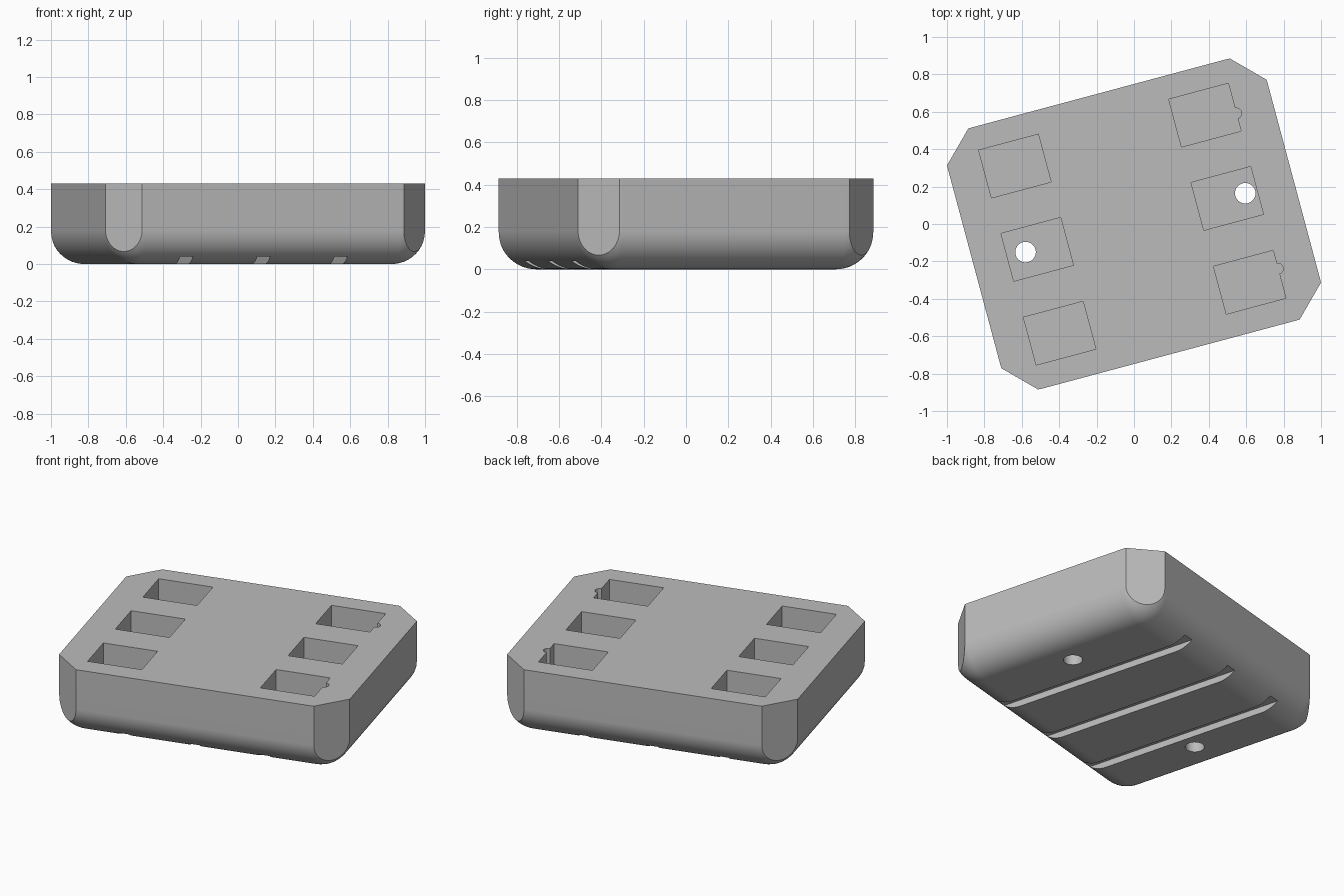
import bpy, bmesh, math
from mathutils import Vector, Matrix

HALF_X, HALF_Y, HEIGHT = 0.885, 0.723, 0.43
FILLET = 0.18
CORNER = 1.446       # chamfer planes: |x| + |y| = CORNER
POCKET_FLOOR = 0.13

default = bpy.data.objects.get("Cube")
if default:
    bpy.data.objects.remove(default, do_unlink=True)

grey = bpy.data.materials.new("plain_grey")
grey.use_nodes = True
colour = (0.5, 0.5, 0.5, 1)
grey.diffuse_color = colour
grey.node_tree.nodes["Principled BSDF"].inputs["Base Color"].default_value = colour


def box(bm, low, high):
    low, high = Vector(low), Vector(high)
    matrix = Matrix.Translation((low + high) / 2) @ Matrix.Diagonal((*(high - low), 1))
    bmesh.ops.create_cube(bm, size=1, matrix=matrix)


def cylinder(bm, x, y, radius, low, high):
    bmesh.ops.create_cone(bm, cap_ends=True, segments=32, radius1=radius, radius2=radius,
                          depth=high - low, matrix=Matrix.Translation((x, y, (low + high) / 2)))


def make_object(bm, name):
    mesh = bpy.data.meshes.new(name)
    bm.to_mesh(mesh)
    bm.free()
    mesh.materials.append(grey)
    obj = bpy.data.objects.new(name, mesh)
    bpy.context.collection.objects.link(obj)
    return obj


# Block body: rounded sides and underside, flat top
bm = bmesh.new()
box(bm, (-HALF_X, -HALF_Y, 0), (HALF_X, HALF_Y, HEIGHT))
rounded = [e for e in bm.edges if min(v.co.z for v in e.verts) < 0.01]
bmesh.ops.bevel(bm, geom=rounded, offset=FILLET, segments=14, profile=0.5, affect='EDGES')

# Flat cuts across the four upright corners
for sx in (-1, 1):
    for sy in (-1, 1):
        cut = bmesh.ops.bisect_plane(
            bm, geom=bm.verts[:] + bm.edges[:] + bm.faces[:], dist=1e-5,
            plane_co=(sx * CORNER / 2, sy * CORNER / 2, 0),
            plane_no=(sx, sy, 0), clear_outer=True)
        rim = [g for g in cut["geom_cut"] if isinstance(g, bmesh.types.BMEdge)]
        bmesh.ops.holes_fill(bm, edges=rim, sides=0)
bmesh.ops.recalc_face_normals(bm, faces=bm.faces)
body = make_object(bm, "block_body")
bpy.context.view_layer.objects.active = body
body.select_set(True)


def carve(bm):
    cutter = make_object(bm, "cutter")
    cutter.hide_render = True
    mod = body.modifiers.new("carve", 'BOOLEAN')
    mod.operation = 'DIFFERENCE'
    mod.solver = 'EXACT'
    mod.object = cutter
    bpy.ops.object.modifier_apply(modifier=mod.name)
    bpy.data.objects.remove(cutter, do_unlink=True)


# Six rectangular pockets in the top
bm = bmesh.new()
for x in (-0.535, 0.517):
    for y in (-0.461, 0.003, 0.464):
        box(bm, (x - 0.165, y - 0.132, POCKET_FLOOR), (x + 0.165, y + 0.132, HEIGHT + 0.1))
carve(bm)

# Round notches in the outer wall of two pockets
bm = bmesh.new()
for y in (-0.43, 0.43):
    cylinder(bm, 0.682, y, 0.028, POCKET_FLOOR, HEIGHT + 0.1)
carve(bm)

# Through holes under the middle pockets
bm = bmesh.new()
for x in (-0.599, 0.617):
    cylinder(bm, x, 0.005, 0.055, -0.1, POCKET_FLOOR + 0.05)
carve(bm)

# Three shallow grooves along the underside
bm = bmesh.new()
for i in (-1, 0, 1):
    x = -0.033 + i * 0.427
    box(bm, (x - 0.036, -1, -0.1), (x + 0.036, 1, 0.04))
carve(bm)

# Smooth fillets with crisp edges, then turn the block
bpy.ops.object.shade_smooth_by_angle(angle=math.radians(25))
weighted = body.modifiers.new("flat_face_shading", 'WEIGHTED_NORMAL')
weighted.keep_sharp = True
body.rotation_euler.z = math.radians(15)
